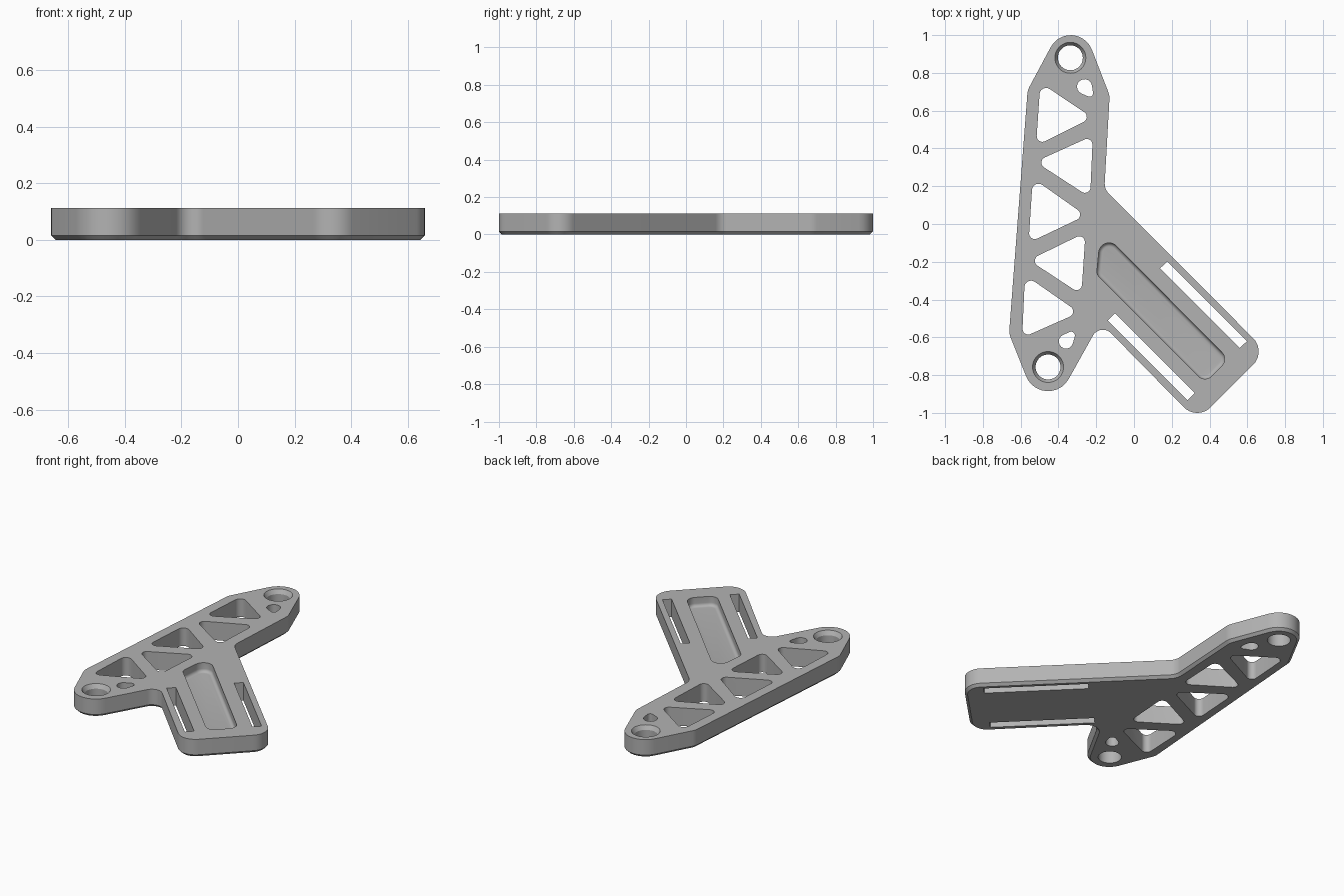
import bpy, bmesh, math
from mathutils import Vector

if "Cube" in bpy.data.objects:
    bpy.data.objects.remove(bpy.data.objects["Cube"])

TOP = 0.113
TAU = 2 * math.pi


def path(nodes, inset=0.0, seg=10):
    """Counter-clockwise outline tangent to (x, y, radius) circles; negative radius = concave."""
    if len(nodes) == 1:
        x, y, r = nodes[0]
        return [(x + (r - inset) * math.cos(TAU * i / 48),
                 y + (r - inset) * math.sin(TAU * i / 48)) for i in range(48)]
    n = len(nodes)
    normals = []
    for i in range(n):
        a, b = nodes[i], nodes[(i + 1) % n]
        d = Vector((b[0] - a[0], b[1] - a[1]))
        normals.append(math.atan2(d.y, d.x) + math.acos((b[2] - a[2]) / d.length))
    points = []
    for i, (x, y, r) in enumerate(nodes):
        start, turn = normals[i - 1], normals[i] - normals[i - 1]
        turn = turn % TAU if r >= 0 else -(-turn % TAU)
        steps = seg if r else 0
        for k in range(steps + 1):
            t = start + (turn * k / steps if steps else 0)
            points.append((x - (r - inset) * math.cos(t), y - (r - inset) * math.sin(t)))
    return points


def add_solid(bm, nodes, levels):
    """Stack outlines at (z, inset) levels and close both ends."""
    rings = [[bm.verts.new((x, y, z)) for x, y in path(nodes, inset)] for z, inset in levels]
    bm.faces.new(rings[0][::-1])
    bm.faces.new(rings[-1])
    for low, high in zip(rings, rings[1:]):
        for i in range(len(low)):
            j = (i + 1) % len(low)
            bm.faces.new((low[i], low[j], high[j], high[i]))


def make_object(name, bm):
    mesh = bpy.data.meshes.new(name)
    bm.to_mesh(mesh)
    bm.free()
    obj = bpy.data.objects.new(name, mesh)
    bpy.context.collection.objects.link(obj)
    return obj


# Plate with a chamfered bottom edge
outline = [
    (-0.335, 0.88, 0.12), (-0.465, 0.68, 0.1), (-0.56, -0.565, 0.1),
    (-0.455, -0.76, 0.125), (-0.165, -0.62, -0.06), (0.335, -0.9, 0.1),
    (0.56, -0.675, 0.1), (-0.075, 0.215, -0.08), (-0.23, 0.665, 0.1),
]
bm = bmesh.new()
add_solid(bm, outline, [(0, 0.016), (0.016, 0), (TOP, 0)])
plate = make_object("bracket_plate", bm)

cut = bmesh.new()
through = [(-0.1, 0), (0.2, 0)]

# Truss windows along the long arm
windows = [
    [(-0.465, 0.685, 0.035), (-0.485, 0.465, 0.03), (-0.28, 0.567, 0.03)],
    [(-0.25, 0.42, 0.03), (-0.46, 0.325, 0.03), (-0.26, 0.195, 0.03)],
    [(-0.505, 0.178, 0.035), (-0.525, -0.05, 0.03), (-0.315, 0.05, 0.03)],
    [(-0.29, -0.095, 0.03), (-0.495, -0.195, 0.03), (-0.305, -0.32, 0.03)],
    [(-0.545, -0.335, 0.035), (-0.56, -0.555, 0.03), (-0.352, -0.463, 0.03)],
]
# Small teardrop holes beside the bosses
teardrops = [
    [(-0.262, 0.727, 0.04), (-0.235, 0.692, 0.018)],
    [(-0.36, -0.622, 0.038), (-0.333, -0.59, 0.02)],
]
# Strap slots on the short arm
slots = [
    [(0.138, -0.235, 0), (0.56, -0.657, 0), (0.598, -0.62, 0), (0.176, -0.198, 0)],
    [(-0.138, -0.511, 0), (0.284, -0.933, 0), (0.322, -0.895, 0), (-0.1, -0.473, 0)],
]
for nodes in windows + teardrops + slots:
    add_solid(cut, nodes, through)

# Countersunk bolt holes
for x, y in [(-0.337, 0.88), (-0.455, -0.757)]:
    add_solid(cut, [(x, y, 0.082)], [(-0.1, 0.016), (TOP - 0.025, 0.016), (TOP, 0), (0.2, 0)])

# Recessed pocket with a filleted floor
pocket = [(-0.132, -0.155, 0.055), (-0.15, -0.25, 0.046), (0.375, -0.77, 0.05), (0.43, -0.715, 0.05)]
floor, fillet = 0.055, 0.02
levels = []
for k in range(6):
    a = k * math.pi / 10
    levels.append((floor + fillet * (1 - math.cos(a)), fillet * (1 - math.sin(a))))
add_solid(cut, pocket, levels + [(0.2, 0)])

cutter = make_object("hole_cutter", cut)
cutter.hide_render = True

# Cut the openings and drop the cutter
bpy.context.view_layer.objects.active = plate
plate.select_set(True)
mod = plate.modifiers.new("openings", "BOOLEAN")
mod.operation = "DIFFERENCE"
mod.solver = "EXACT"
mod.object = cutter
bpy.ops.object.modifier_apply(modifier=mod.name)
bpy.data.objects.remove(cutter)

# Plain grey finish
grey = bpy.data.materials.new("plain_grey")
grey.use_nodes = True
grey.diffuse_color = (0.45, 0.45, 0.45, 1)
grey.node_tree.nodes["Principled BSDF"].inputs["Base Color"].default_value = (0.45, 0.45, 0.45, 1)
plate.data.materials.clear()
plate.data.materials.append(grey)

bpy.ops.object.shade_smooth_by_angle(angle=math.radians(30))
